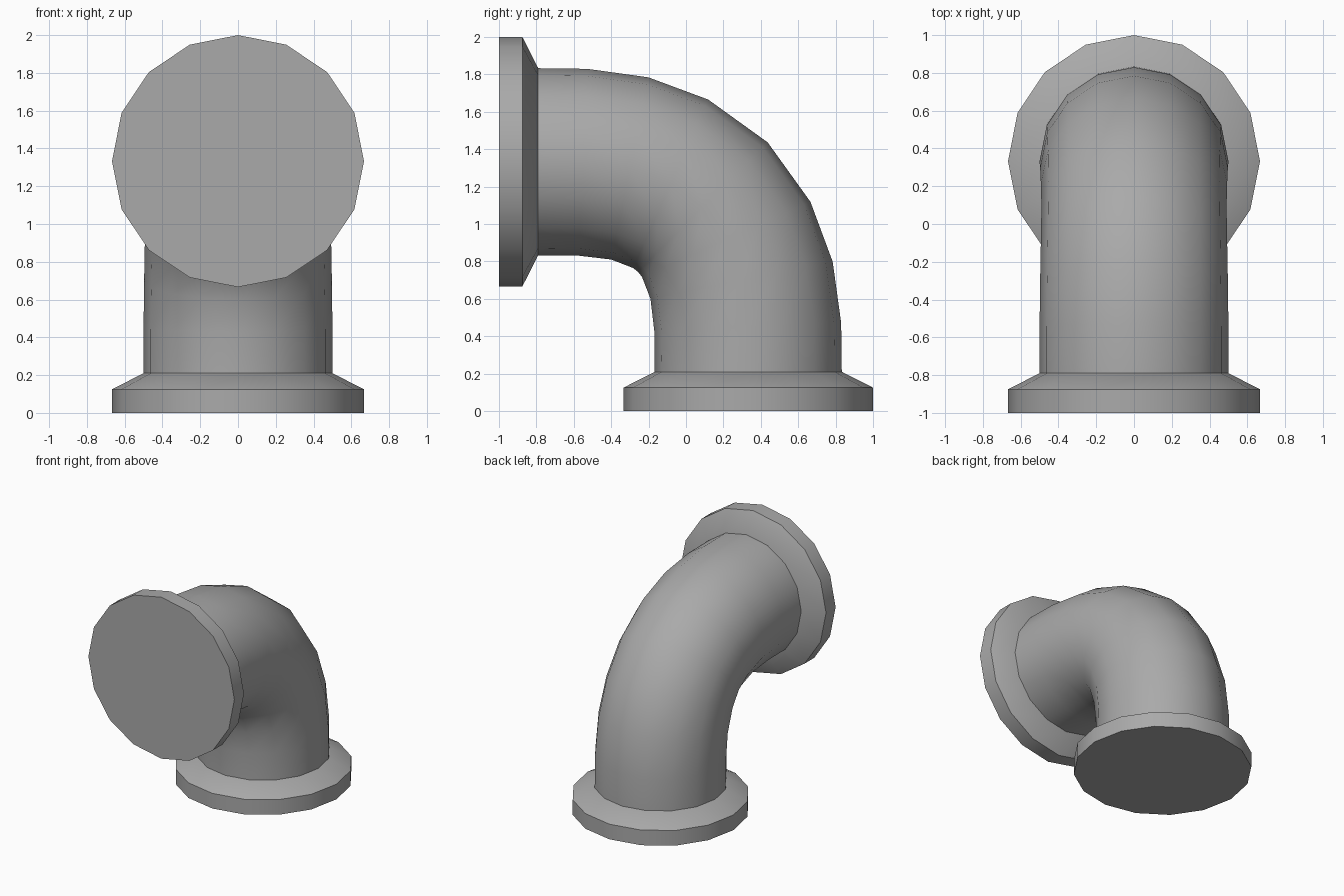
import bpy
import bmesh
from math import sin, cos, pi, radians
from mathutils import Vector

SIDES = 16

cube = bpy.data.objects.get("Cube")
if cube:
    bpy.data.objects.remove(cube, do_unlink=True)

# One plain grey for the whole fitting
grey = bpy.data.materials.new("grey_metal")
grey.use_nodes = True
grey.diffuse_color = (0.4, 0.4, 0.4, 1)
grey.node_tree.nodes["Principled BSDF"].inputs["Base Color"].default_value = (0.4, 0.4, 0.4, 1)


def loft(name, rings, caps):
    """Skin round rings given as (y, z, tilt in degrees, radius)."""
    bm = bmesh.new()
    loops = []
    for y, z, tilt, radius in rings:
        t = radians(tilt)
        outward = Vector((0, sin(t), cos(t)))
        side = Vector((1, 0, 0))
        angles = [2 * pi * i / SIDES for i in range(SIDES)]
        loops.append([bm.verts.new(Vector((0, y, z)) + radius * (sin(a) * side + cos(a) * outward))
                      for a in angles])
    for a, b in zip(loops, loops[1:]):
        for i in range(SIDES):
            j = (i + 1) % SIDES
            bm.faces.new((a[i], a[j], b[j], b[i]))
    if caps:
        bm.faces.new(loops[0])
        bm.faces.new(loops[-1])
    bmesh.ops.recalc_face_normals(bm, faces=bm.faces)
    mesh = bpy.data.meshes.new(name)
    bm.to_mesh(mesh)
    bm.free()
    mesh.materials.append(grey)
    obj = bpy.data.objects.new(name, mesh)
    bpy.context.collection.objects.link(obj)
    bpy.ops.object.select_all(action="DESELECT")
    obj.select_set(True)
    bpy.context.view_layer.objects.active = obj
    bpy.ops.object.shade_smooth_by_angle(angle=radians(30))
    return obj


def swap(ring):
    """Reflect a ring across the diagonal of the bend."""
    y, z, tilt, radius = ring
    return (z - 1, y + 1, 90 - tilt, radius)


# Elbow: half of the bend, then its reflection
half = [(-0.80, 1.333, 0, 0.5), (-0.55, 1.33, 2.5, 0.5), (-0.30, 1.297, 11.5, 0.497),
        (-0.082, 1.215, 24, 0.493)]
middle = (0.09, 1.09, 45, 0.49)
loft("elbow_pipe", half + [middle] + [swap(r) for r in reversed(half)], False)

# Flanges: straight rim and tapered collar at each end
flange = [(-1, 1.333, 0, 0.667), (-0.875, 1.333, 0, 0.667), (-0.79, 1.333, 0, 0.5)]
loft("front_flange", flange, True)
loft("base_flange", [swap(r) for r in flange], True)
